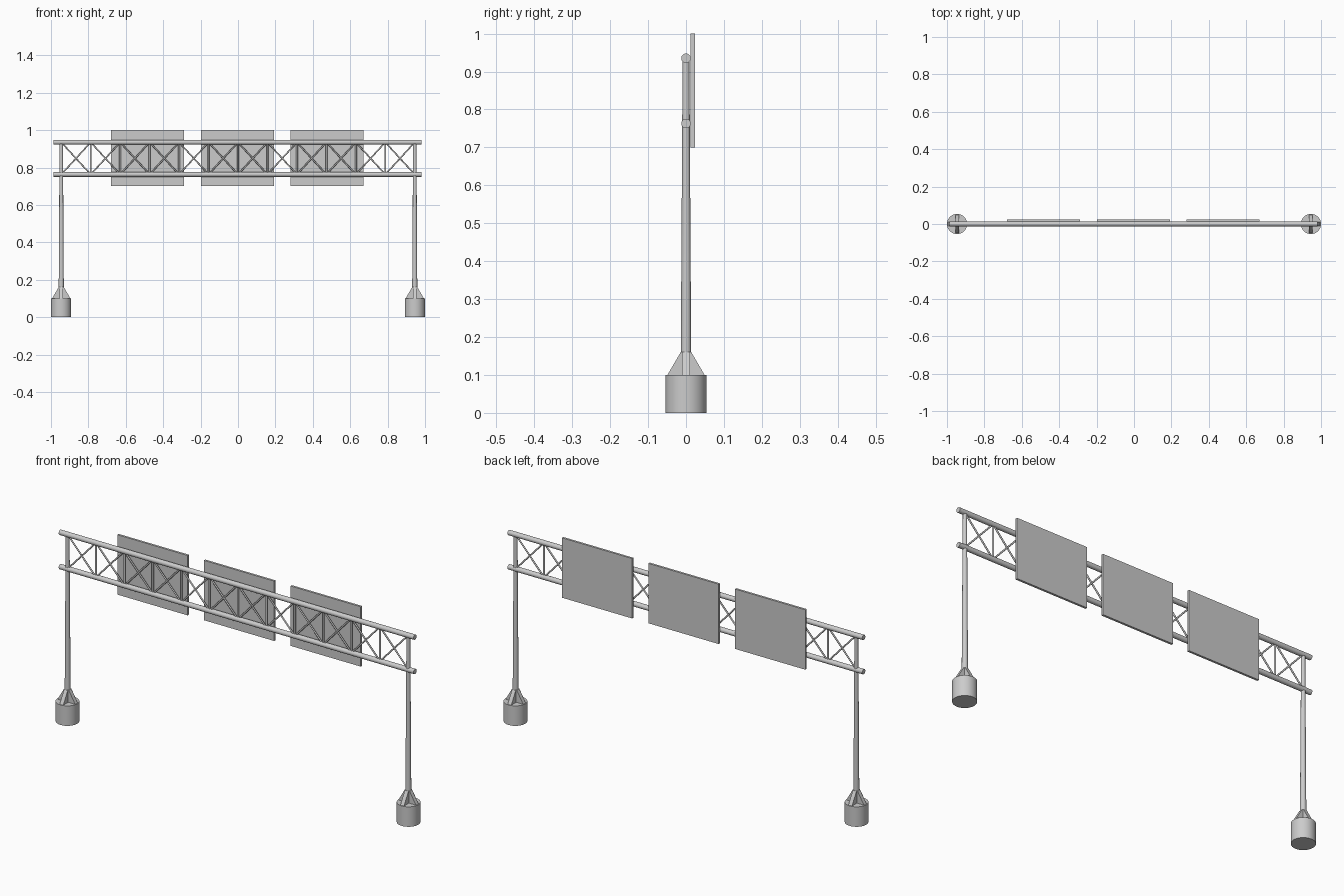
import bpy, bmesh, math
from mathutils import Vector

if "Cube" in bpy.data.objects:
    bpy.data.objects.remove(bpy.data.objects["Cube"])

POST_X, TOP_Z, LOW_Z = 0.945, 0.935, 0.763


def finish(name, bm, smooth=True):
    bmesh.ops.recalc_face_normals(bm, faces=bm.faces)
    me = bpy.data.meshes.new(name)
    bm.to_mesh(me)
    bm.free()
    ob = bpy.data.objects.new(name, me)
    bpy.context.collection.objects.link(ob)
    if smooth:
        bpy.ops.object.select_all(action='DESELECT')
        ob.select_set(True)
        bpy.context.view_layer.objects.active = ob
        bpy.ops.object.shade_smooth_by_angle(angle=math.radians(50))
    return ob


def add_rod(bm, a, b, r1, r2=None, sides=16):
    a, b = Vector(a), Vector(b)
    d = b - a
    vs = bmesh.ops.create_cone(bm, cap_ends=True, segments=sides, radius1=r1,
                               radius2=r1 if r2 is None else r2, depth=d.length)['verts']
    q = Vector((0, 0, 1)).rotation_difference(d)
    for v in vs:
        v.co = q @ v.co + (a + b) / 2


def rod(name, *args, **kw):
    bm = bmesh.new()
    add_rod(bm, *args, **kw)
    return finish(name, bm)


# Footings, tapered posts and base gussets
for side, x in (("left", -POST_X), ("right", POST_X)):
    fx = math.copysign(0.946, x)
    rod(side + "_footing", (fx, 0, 0), (fx, 0, 0.1), 0.054, sides=32)
    rod(side + "_post", (x, 0, 0.1), (x, 0, TOP_Z), 0.014, 0.009)
    bm = bmesh.new()
    for i in range(4):
        c, s = math.cos(i * math.pi / 2), math.sin(i * math.pi / 2)
        t = 0.010
        profile = [(0, 0.1), (0.049, 0.1), (0.014, 0.16), (0, 0.16)]
        rows = [[bm.verts.new((x + r * c - w * s, r * s + w * c, z)) for r, z in profile]
                for w in (-t, t)]
        bm.faces.new(rows[0])
        bm.faces.new(rows[1])
        for k in range(4):
            n = (k + 1) % 4
            bm.faces.new((rows[0][k], rows[0][n], rows[1][n], rows[1][k]))
    finish(side + "_gussets", bm, smooth=False)

# Long horizontal chords
for name, z in (("upper_chord", TOP_Z), ("lower_chord", LOW_Z)):
    rod(name, (-0.986, 0, z), (0.982, 0, z), 0.0125, sides=24)

# Lattice: uprights and crossed braces in twelve bays
bays = 12
step = 2 * POST_X / bays
uprights, braces = bmesh.new(), bmesh.new()
for i in range(bays):
    x0 = -POST_X + i * step
    x1 = x0 + step
    if i:
        add_rod(uprights, (x0, 0, LOW_Z), (x0, 0, TOP_Z), 0.005, sides=8)
    add_rod(braces, (x0, 0, LOW_Z), (x1, 0, TOP_Z), 0.004, sides=8)
    add_rod(braces, (x0, 0, TOP_Z), (x1, 0, LOW_Z), 0.004, sides=8)
finish("truss_uprights", uprights)
finish("truss_braces", braces)

# Sign panels on the back face
for name, x in (("left_sign", -0.483), ("middle_sign", -0.003), ("right_sign", 0.477)):
    bm = bmesh.new()
    bmesh.ops.create_cube(bm, size=1)
    for v in bm.verts:
        v.co = Vector((x + v.co.x * 0.39, 0.018 + v.co.y * 0.011, 0.85 + v.co.z * 0.3))
    finish(name, bm, smooth=False)
